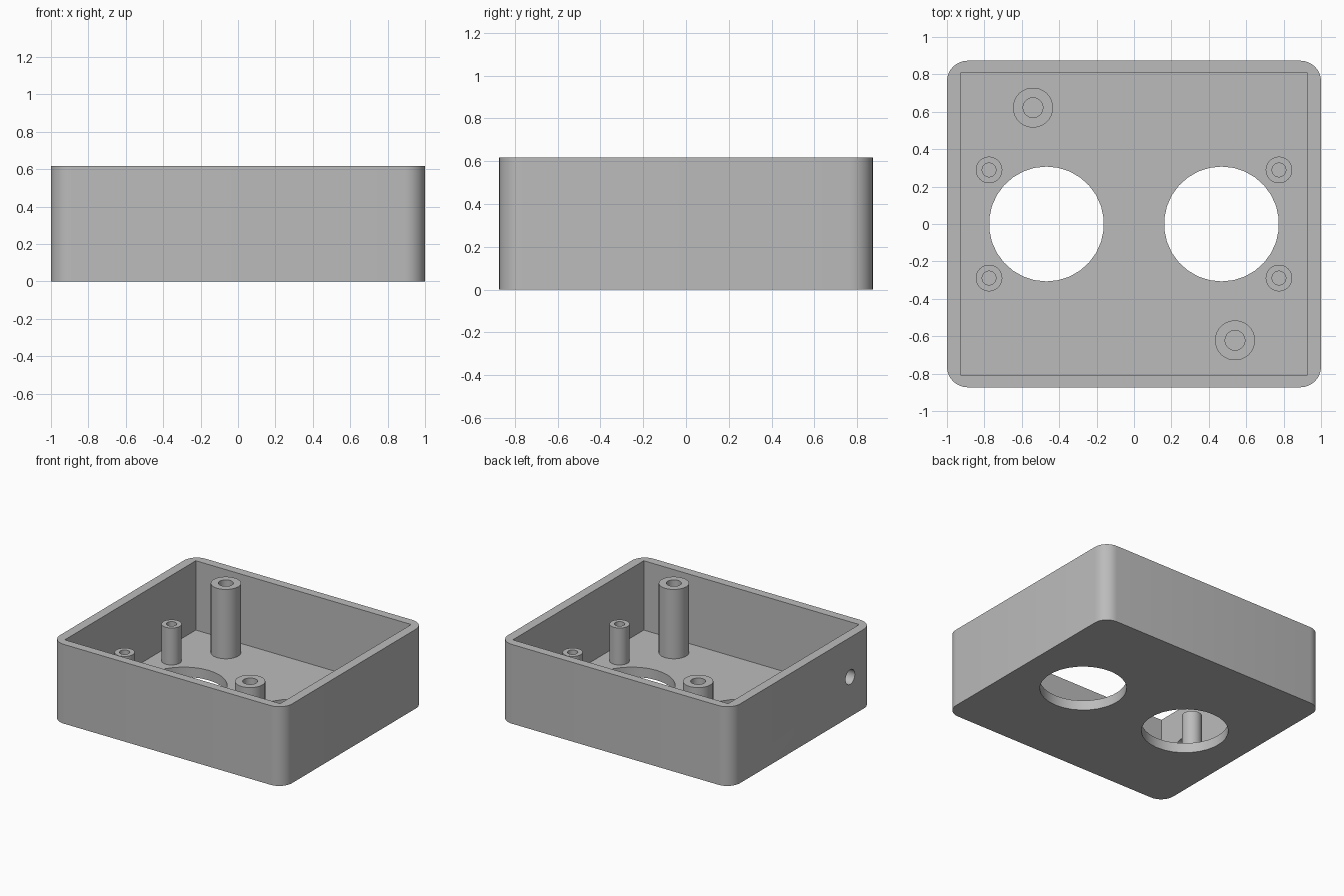
import bpy
import bmesh
import math
from mathutils import Matrix

old = bpy.data.objects.get("Cube")
if old:
    bpy.data.objects.remove(old, do_unlink=True)

HEIGHT, FLOOR = 0.617, 0.077
SIDES = 30

grey = bpy.data.materials.new("plain grey")
grey.use_nodes = True
grey.diffuse_color = (0.5, 0.5, 0.5, 1)
grey.node_tree.nodes["Principled BSDF"].inputs["Base Color"].default_value = (0.5, 0.5, 0.5, 1)


def make_object(name, bm):
    bmesh.ops.recalc_face_normals(bm, faces=bm.faces)
    mesh = bpy.data.meshes.new(name)
    bm.to_mesh(mesh)
    bm.free()
    mesh.materials.append(grey)
    obj = bpy.data.objects.new(name, mesh)
    bpy.context.collection.objects.link(obj)
    return obj


def block(name, half_x, half_y, z0, z1, radius=0):
    """Box between two heights, with optional rounded upright edges."""
    bm = bmesh.new()
    bmesh.ops.create_cube(bm, size=1, matrix=Matrix.Translation((0, 0, (z0 + z1) / 2))
                          @ Matrix.Diagonal((2 * half_x, 2 * half_y, z1 - z0, 1)))
    if radius:
        upright = [e for e in bm.edges
                   if abs(e.verts[0].co.z - e.verts[1].co.z) > 0.01]
        bmesh.ops.bevel(bm, geom=upright, offset=radius, segments=8,
                        profile=0.5, affect='EDGES')
    return make_object(name, bm)


def cylinder(name, radius, depth, matrix):
    bm = bmesh.new()
    bmesh.ops.create_cone(bm, cap_ends=True, segments=SIDES, radius1=radius,
                          radius2=radius, depth=depth, matrix=matrix)
    return make_object(name, bm)


def select_only(obj):
    bpy.ops.object.select_all(action='DESELECT')
    obj.select_set(True)
    bpy.context.view_layer.objects.active = obj


def cut(target, cutter):
    cutter.hide_render = True
    mod = target.modifiers.new("cut", 'BOOLEAN')
    mod.operation = 'DIFFERENCE'
    mod.solver = 'EXACT'
    mod.object = cutter
    select_only(target)
    bpy.ops.object.modifier_apply(modifier=mod.name)
    bpy.data.objects.remove(cutter, do_unlink=True)


def smooth(obj):
    select_only(obj)
    bpy.ops.object.shade_smooth_by_angle(angle=math.radians(30))


def post(name, x, y, outer, inner, top):
    """Screw post: a U-shaped profile spun around its axis."""
    bm = bmesh.new()
    profile = [(inner, FLOOR), (inner, top), (outer, top), (outer, FLOOR)]
    verts = [bm.verts.new((r, 0, z)) for r, z in profile]
    edges = [bm.edges.new(pair) for pair in zip(verts, verts[1:])]
    bmesh.ops.spin(bm, geom=verts + edges, cent=(0, 0, 0), axis=(0, 0, 1),
                   angle=math.tau, steps=SIDES, use_duplicate=False)
    bmesh.ops.remove_doubles(bm, verts=bm.verts, dist=0.0005)
    obj = make_object(name, bm)
    # Open-ended profile: make sure the outer wall faces outward
    wall = max(obj.data.polygons, key=lambda p: p.center.xy.length
               if abs(p.normal.z) < 0.5 else 0)
    if wall.normal.xy.dot(wall.center.xy) < 0:
        obj.data.flip_normals()
    obj.location = (x, y, 0)
    smooth(obj)


# Open tray with rounded corners outside and square corners inside
tray = block("case_tray", 1, 0.873, 0, HEIGHT, 0.11)
cut(tray, block("cavity_cutter", 0.928, 0.806, FLOOR, HEIGHT + 0.2))

# Two large round openings in the floor
for side in (-1, 1):
    cut(tray, cylinder("opening_cutter", 0.307, 0.4,
                       Matrix.Translation((side * 0.468, 0, 0))))

# Cable hole through one side wall
cut(tray, cylinder("cable_hole_cutter", 0.057, 0.3,
                   Matrix.Translation((-0.96, -0.592, HEIGHT / 2))
                   @ Matrix.Rotation(math.pi / 2, 4, 'Y')))
smooth(tray)

# Four short mounting posts beside the openings
for sx, x_name in ((-1, "right"), (1, "left")):
    for sy, y_name in ((-1, "front"), (1, "back")):
        post(f"short_post_{y_name}_{x_name}", sx * 0.775, sy * 0.289, 0.071, 0.037, 0.364)

# Two tall lid posts in opposite corners
post("tall_post_back_right", -0.54, 0.622, 0.107, 0.053, HEIGHT)
post("tall_post_front_left", 0.54, -0.622, 0.107, 0.053, HEIGHT)
